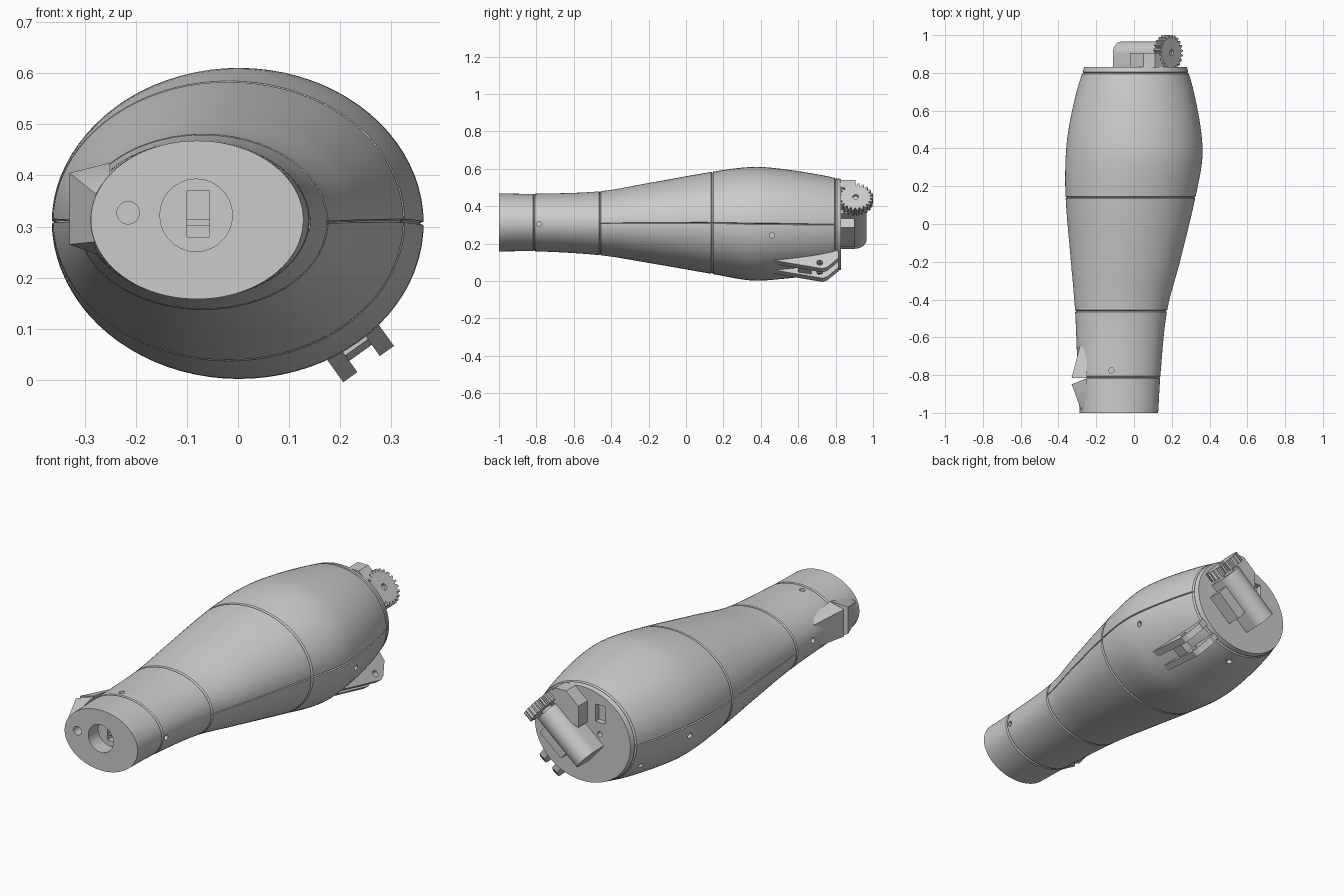
import bpy, bmesh, math
from mathutils import Vector, Matrix

if "Cube" in bpy.data.objects:
    bpy.data.objects.remove(bpy.data.objects["Cube"])

# Body outline along y: (y, left x, right x, bottom z, top z)
OUTLINE = [(-1.0, -.288, .128, .158, .468), (-.8, -.298, .140, .159, .467),
           (-.46, -.312, .175, .138, .480), (-.2, -.334, .243, .097, .524),
           (.14, -.362, .325, .038, .584), (.35, -.362, .362, .003, .610),
           (.5, -.347, .354, .010, .601), (.7, -.304, .317, .034, .571),
           (.83, -.264, .280, .060, .545)]


def outline(y):
    """Smooth (Catmull-Rom style) interpolation of the outline."""
    n = len(OUTLINE)
    i = max(k for k in range(n - 1) if OUTLINE[k][0] <= y + 1e-6)
    a, b = OUTLINE[i], OUTLINE[i + 1]
    p, q = OUTLINE[max(i - 1, 0)], OUTLINE[min(i + 2, n - 1)]
    h = b[0] - a[0]
    t = (y - a[0]) / h
    out = []
    for k in range(1, 5):
        m0 = (b[k] - p[k]) / (b[0] - p[0]) * h
        m1 = (q[k] - a[k]) / (q[0] - a[0]) * h
        out.append((2*t**3 - 3*t*t + 1) * a[k] + (t**3 - 2*t*t + t) * m0
                   + (3*t*t - 2*t**3) * b[k] + (t**3 - t*t) * m1)
    return out


def finish(name, bm, smooth=True):
    bmesh.ops.recalc_face_normals(bm, faces=bm.faces)
    me = bpy.data.meshes.new(name)
    bm.to_mesh(me)
    bm.free()
    ob = bpy.data.objects.new(name, me)
    bpy.context.collection.objects.link(ob)
    if smooth:
        shade(ob)
    return ob


def shade(ob):
    bpy.ops.object.select_all(action='DESELECT')
    ob.select_set(True)
    bpy.context.view_layer.objects.active = ob
    bpy.ops.object.shade_smooth_by_angle(angle=math.radians(30))


def shell(name, y0, y1, seam=False):
    """Elliptical body section with chamfered ends and optional side seams."""
    bm = bmesh.new()
    angs = [2 * math.pi * i / 80 for i in range(80)]
    if seam:
        angs = sorted(angs + [c + d for c in (0, math.pi) for d in (-.012, .012)],
                      key=lambda a: a % (2 * math.pi))
    steps = max(2, round((y1 - y0) / .035))
    g = .006
    ys = [y0] + [y0 + g + (y1 - y0 - 2*g) * i / steps for i in range(steps + 1)] + [y1]
    rings = []
    for j, y in enumerate(ys):
        l, r, b, t = outline(y)
        inset = .006 if (j == 0 and y0 > -.99) or (j == len(ys) - 1 and y1 < .82) else 0
        ring = []
        for a in angs:
            d = inset
            if seam and min(abs(a), abs(a - math.pi)) < 1e-4:
                d = .008
            ring.append(bm.verts.new(((l + r) / 2 + ((r - l) / 2 - d) * math.cos(a), y,
                                      (b + t) / 2 + ((t - b) / 2 - d) * math.sin(a))))
        rings.append(ring)
    n = len(angs)
    for p, q in zip(rings, rings[1:]):
        for i in range(n):
            bm.faces.new((p[i], p[(i + 1) % n], q[(i + 1) % n], q[i]))
    bm.faces.new(rings[0])
    bm.faces.new(rings[-1])
    return finish(name, bm, False)


def prism(name, pts, vec, smooth=True):
    """Extrude a planar outline along a vector."""
    bm = bmesh.new()
    f = bm.faces.new([bm.verts.new(p) for p in pts])
    ext = bmesh.ops.extrude_face_region(bm, geom=[f], use_keep_orig=True)
    bmesh.ops.translate(bm, vec=vec,
                        verts=[v for v in ext['geom'] if isinstance(v, bmesh.types.BMVert)])
    return finish(name, bm, smooth)


def hull(name, pts):
    bm = bmesh.new()
    for p in pts:
        bm.verts.new(p)
    bmesh.ops.convex_hull(bm, input=bm.verts)
    return finish(name, bm)


def rod(name, mid, axis, r, length, smooth=True):
    bm = bmesh.new()
    rot = Vector(axis).to_track_quat('Z', 'Y').to_matrix().to_4x4()
    bmesh.ops.create_cone(bm, cap_ends=True, segments=28, radius1=r, radius2=r,
                          depth=length, matrix=Matrix.Translation(mid) @ rot)
    return finish(name, bm, smooth)


def box(name, x0, x1, y0, y1, z0, z1):
    return prism(name, [(x0, y0, z0), (x1, y0, z0), (x1, y1, z0), (x0, y1, z0)],
                 (0, 0, z1 - z0), False)


def cut(ob, *cutters):
    for c in cutters:
        c.hide_render = True
        m = ob.modifiers.new('cut', 'BOOLEAN')
        m.operation, m.solver, m.object = 'DIFFERENCE', 'EXACT', c
        bpy.context.view_layer.objects.active = ob
        bpy.ops.object.modifier_apply(modifier=m.name)
        bpy.data.objects.remove(c)


def screw(x, y, z, axis, r=.014):
    return rod('cutter', (x, y, z), axis, r, .06)


# Body sections
wrist = shell('wrist_section', -1.0, -.812)
lower = shell('lower_section', -.812, -.46)
middle = shell('middle_section', -.46, .14, True)
upper = shell('upper_section', .14, .80, True)
plate = shell('end_plate', .80, .83)

# Wrist socket, slot, pin hole and side notch
cut(wrist, rod('cutter', (-.082, -1, .322), (0, 1, 0), .071, .16),
    box('cutter', -.1, -.056, -.95, -.86, .28, .37),
    rod('cutter', (-.215, -1, .327), (0, 1, 0), .022, .16),
    prism('cutter', [(-.4, -.80, .19), (-.245, -.80, .19), (-.245, -.815, .19),
                     (-.4, -.876, .19)], (0, 0, .26), False))
box('socket_bar', -.1, -.056, -.91, -.87, .302, .315)

# Screw holes in shells and plate
cut(lower, screw(.14, -.785, .305, (1, 0, 0)), screw(-.12, -.775, .467, (0, 0, 1)),
    screw(-.306, -.6, .32, (1, 0, 0)))
cut(upper, screw(.352, .46, .245, (1, 0, 0)), screw(-.345, .46, .245, (1, 0, 0)),
    screw(-.26, .73, .165, (.8, 0, .6)), screw(0, .73, .04, (0, 0, 1)))
cut(plate, box('cutter', -.12, -.065, .79, .85, .385, .475),
    screw(-.09, .83, .325, (0, 1, 0)))
for ob in (wrist, lower, middle, upper, plate):
    shade(ob)

# Raised side pads on either side of the notch
root = [(-.33, .265), (-.33, .405), (-.25, .425), (-.25, .235)]
hull('side_pad_rear', [(x, -.814, z) for x, z in root]
     + [(-.285, -.64, .26), (-.285, -.64, .38), (-.25, -.64, .25), (-.25, -.64, .40)])
hull('side_pad_front', [(x, -.848 if x < -.3 else -.818, z) for x, z in root]
     + [(-.28, -.985, .27), (-.28, -.985, .365), (-.25, -.985, .26), (-.25, -.985, .385)])

# Drive motor: U-shaped housing lying diagonally across the plate
start, hub = Vector((-.07, 0, .222)), Vector((.18, .907, .435))
axis = Vector((hub.x - start.x, 0, hub.z - start.z)).normalized()
side = Vector((axis.z, 0, -axis.x))
up = Vector((0, 1, 0))
arc = [(.065 * math.cos(math.pi * i / 20), .9 + .065 * math.sin(math.pi * i / 20))
       for i in range(21)]
section = [(.065, .825)] + arc + [(-.065, .825)]
prism('motor_housing', [start + side * u + up * y for u, y in section], axis * .29)
rod('motor_shaft', hub - axis * .03, axis, .03, .08)

# Toothed gear
teeth, ring = 22, []
for i in range(teeth):
    for f, r in ((0, .078), (.22, .094), (.55, .094), (.77, .078)):
        a = 2 * math.pi * (i + f) / teeth
        ring.append(hub - axis * .024 + side * r * math.cos(a) + up * r * math.sin(a))
gear = prism('drive_gear', ring, axis * .048, False)
cut(gear, rod('cutter', hub + axis * .03, axis, .016, .06))

# Brackets beside the motor
prism('upper_bracket', [(x, .825, z) for x, z in
      ((-.02, .37), (-.02, .48), (.05, .54), (.11, .54), (.155, .50), (.07, .40))],
      (0, .08, 0), False)
base = start + axis * .09 + side * .06 + up * .825
prism('lower_bracket', [base, base + axis * .16, base + axis * .16 + side * .07,
                        base + side * .07], (0, .075, 0), False)

# Hinge lugs under the right side
foot = Vector((.206, 0, .10))
out = Vector((.58, 0, -.81)).normalized()
along = Vector((-out.z, 0, out.x)) * -1
fin = [(.46, -.03), (.46, .028), (.56, .050), (.73, .085), (.755, .075),
       (.815, .015), (.815, -.03), (.74, -.06)]
for name, off in (('inner', -.044), ('outer', .044)):
    lug = prism('hinge_lug_' + name,
                [foot + along * (off - .017) + up * y + out * h for y, h in fin],
                along * .034, False)
    cut(lug, rod('cutter', foot + along * off + up * .715 + out * .045, along, .016, .08))
prism('hinge_web', [foot - along * .03 + up * y + out * h for y, h in
                    ((.60, -.04), (.60, .045), (.67, .058), (.67, -.04))], along * .06, False)
